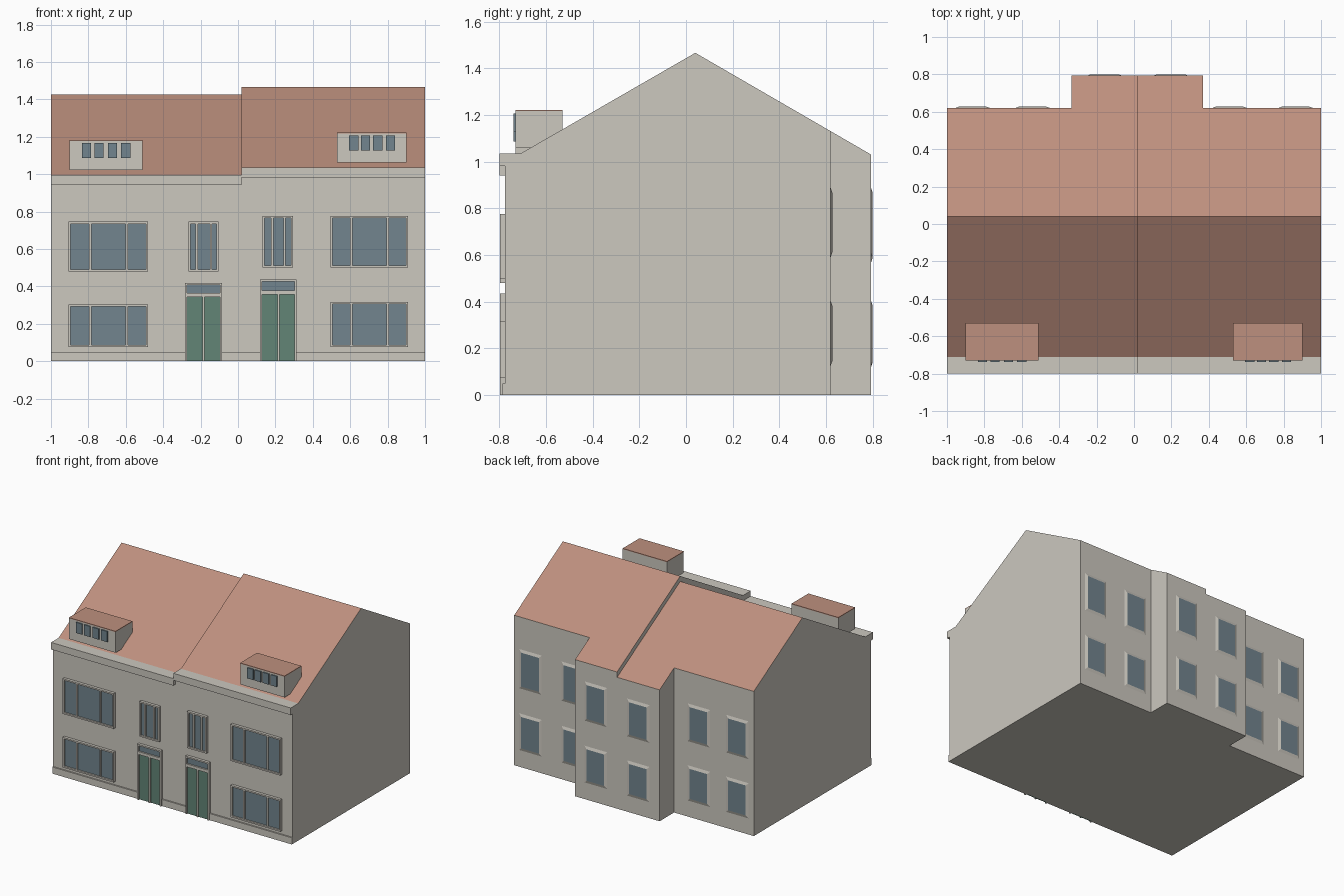
import bpy, bmesh

if "Cube" in bpy.data.objects:
    bpy.data.objects.remove(bpy.data.objects["Cube"])

def srgb(r, g, b):
    f = lambda c: c / 12.92 if c <= 0.04045 else ((c + 0.055) / 1.055) ** 2.4
    return (f(r / 255), f(g / 255), f(b / 255), 1)

def material(name, rgb):
    m = bpy.data.materials.new(name)
    m.diffuse_color = srgb(*rgb)
    m.use_nodes = True
    m.node_tree.nodes["Principled BSDF"].inputs["Base Color"].default_value = m.diffuse_color
    return m

WALL = material("wall_grey", (204, 200, 191))
ROOF = material("roof_clay", (190, 144, 126))
GLASS = material("window_glass", (114, 133, 142))
GREEN = material("door_green", (98, 133, 118))

def finish(name, bm, *mats):
    bmesh.ops.recalc_face_normals(bm, faces=bm.faces)
    me = bpy.data.meshes.new(name)
    bm.to_mesh(me)
    bm.free()
    for m in mats:
        me.materials.append(m)
    ob = bpy.data.objects.new(name, me)
    bpy.context.collection.objects.link(ob)
    return ob

def add_box(bm, x0, x1, y0, y1, z0, z1, mi=0):
    r = bmesh.ops.create_cube(bm, size=1)
    for v in r["verts"]:
        v.co.x = x0 if v.co.x < 0 else x1
        v.co.y = y0 if v.co.y < 0 else y1
        v.co.z = z0 if v.co.z < 0 else z1
    for f in {f for v in r["verts"] for f in v.link_faces}:
        f.material_index = mi

def box(name, x0, x1, y0, y1, z0, z1, mat):
    bm = bmesh.new()
    add_box(bm, x0, x1, y0, y1, z0, z1)
    return finish(name, bm, mat)

def prism(name, x0, x1, profile):
    """Side profile (y, z) extruded along x; sloping faces become roof."""
    bm = bmesh.new()
    f = bm.faces.new([bm.verts.new((x0, y, z)) for y, z in profile])
    r = bmesh.ops.extrude_face_region(bm, geom=[f])
    for v in r["geom"]:
        if isinstance(v, bmesh.types.BMVert):
            v.co.x = x1
    bmesh.ops.recalc_face_normals(bm, faces=bm.faces)
    bm.normal_update()
    for f in bm.faces:
        f.material_index = 1 if 0.3 < f.normal.z < 0.95 else 0
    return finish(name, bm, WALL, ROOF)

FRONT, BACK, WING = -0.776, 0.62, 0.793
PROUD, PANE = -0.797, -0.785

def front_unit(name, x0, x1, z0, z1, bars=(), fill=GLASS, sill=True):
    """Raised frame with vertical bars and a set-back panel."""
    bm = bmesh.new()
    w = 0.011
    add_box(bm, x0 + w, x1 - w, PANE, FRONT, z0 + (w if sill else 0), z1 - w, 1)
    for a, b in ((x0, x0 + w), (x1 - w, x1)):
        add_box(bm, a, b, PROUD, FRONT, z0, z1)
    add_box(bm, x0 + w, x1 - w, PROUD, FRONT, z1 - w, z1)
    if sill:
        add_box(bm, x0 + w, x1 - w, PROUD, FRONT, z0, z0 + w)
    for x in bars:
        add_box(bm, x - 0.006, x + 0.006, PROUD + 0.002, FRONT, z0 + w * sill, z1 - w)
    finish(name, bm, WALL, fill)

def back_window(name, x0, x1, y, z0, z1):
    """Shallow bevelled surround with a glass face."""
    bm = bmesh.new()
    t, d = 0.02, 0.007
    outer = [(x0, z0), (x1, z0), (x1, z1), (x0, z1)]
    inner = [(x0 + t, z0 + t), (x1 - t, z0 + t), (x1 - t, z1 - t), (x0 + t, z1 - t)]
    o = [bm.verts.new((x, y, z)) for x, z in outer]
    i = [bm.verts.new((x, y + d, z)) for x, z in inner]
    bm.faces.new(o)
    bm.faces.new(i).material_index = 1
    for k in range(4):
        n = (k + 1) % 4
        bm.faces.new((o[k], o[n], i[n], i[k]))
    finish(name, bm, WALL, GLASS)

SPLIT = 0.02
houses = [
    dict(side="left", x=(-1, SPLIT), wing=(-0.335, SPLIT), s=0.961, dz=-0.04,
         wide=(-0.907, -0.48, (-0.79, -0.595)), slim=(-0.265, -0.103, (-0.22, -0.145)),
         door=(-0.283, -0.086), dormer=(-0.9, -0.51),
         panes=(-0.81, -0.743, -0.671, -0.6),
         back=(-0.957, -0.636), wing_win=(-0.251,)),
    dict(side="right", x=(SPLIT, 1), wing=(SPLIT, 0.37), s=1.0, dz=0.0,
         wide=(0.495, 0.91, (0.605, 0.80)), slim=(0.132, 0.294, (0.183, 0.249)),
         door=(0.118, 0.314), dormer=(0.53, 0.9),
         panes=(0.618, 0.682, 0.748, 0.815),
         back=(0.417, 0.77), wing_win=(0.103,)),
]

for h in houses:
    n, s, dz = h["side"], h["s"], h["dz"]
    x0, x1 = h["x"]
    eave, ridge = 1.035 + dz, 1.467 + dz
    slope = (1.467 - 1.031) / (WING - 0.04)
    zb, zw = ridge - slope * (BACK - 0.04), ridge - slope * (WING - 0.04)

    # Main body and rear wing with pitched roof
    prism(n + "_house", x0, x1, [(FRONT, 0), (FRONT, eave), (-0.71, eave),
                                 (0.04, ridge), (BACK, zb), (BACK, 0)])
    prism(n + "_rear_wing", *h["wing"], [(BACK, 0), (BACK, zb), (WING, zw), (WING, 0)])

    # Gutter cornice
    box(n + "_cornice", x0, x1, -0.8, FRONT, eave - 0.053, eave, WALL)

    # Plinth on both sides of the door
    d0, d1 = h["door"]
    box(n + "_plinth_a", x0, d0, -0.786, FRONT, 0, 0.05, WALL)
    box(n + "_plinth_b", d1, x1, -0.786, FRONT, 0, 0.05, WALL)

    # Front windows, door and transom light
    a, b, bars = h["wide"]
    front_unit(n + "_upper_window", a, b, 0.5 * s, 0.776 * s, bars)
    front_unit(n + "_lower_window", a, b, 0.076, 0.316 * s, bars)
    a, b, bars = h["slim"]
    front_unit(n + "_landing_window", a, b, 0.5 * s, 0.776 * s, bars)
    front_unit(n + "_door", d0, d1, 0, 0.368 * s, ((d0 + d1) / 2,), GREEN, False)
    front_unit(n + "_transom", d0, d1, 0.368 * s, 0.436 * s)

    # Dormer: cheeks, flat cap, four panes
    a, b = h["dormer"]
    box(n + "_dormer", a, b, -0.73, -0.53, 1.061 + dz, 1.217 + dz, WALL)
    box(n + "_dormer_cap", a, b, -0.731, -0.53, 1.217 + dz, 1.223 + dz, ROOF)
    bm = bmesh.new()
    for x in h["panes"]:
        add_box(bm, x - 0.025, x + 0.025, -0.739, -0.73, 1.127 + dz, 1.207 + dz)
    finish(n + "_dormer_panes", bm, GLASS)

    # Rear windows on the main wall and the wing
    for y, xs in ((BACK, h["back"]), (WING, h["wing_win"])):
        for x in xs:
            for z0, z1 in ((0.126, 0.403), (0.592, 0.888)):
                back_window(n + "_rear_window", x, x + 0.188, y, z0 * s, z1 * s)
